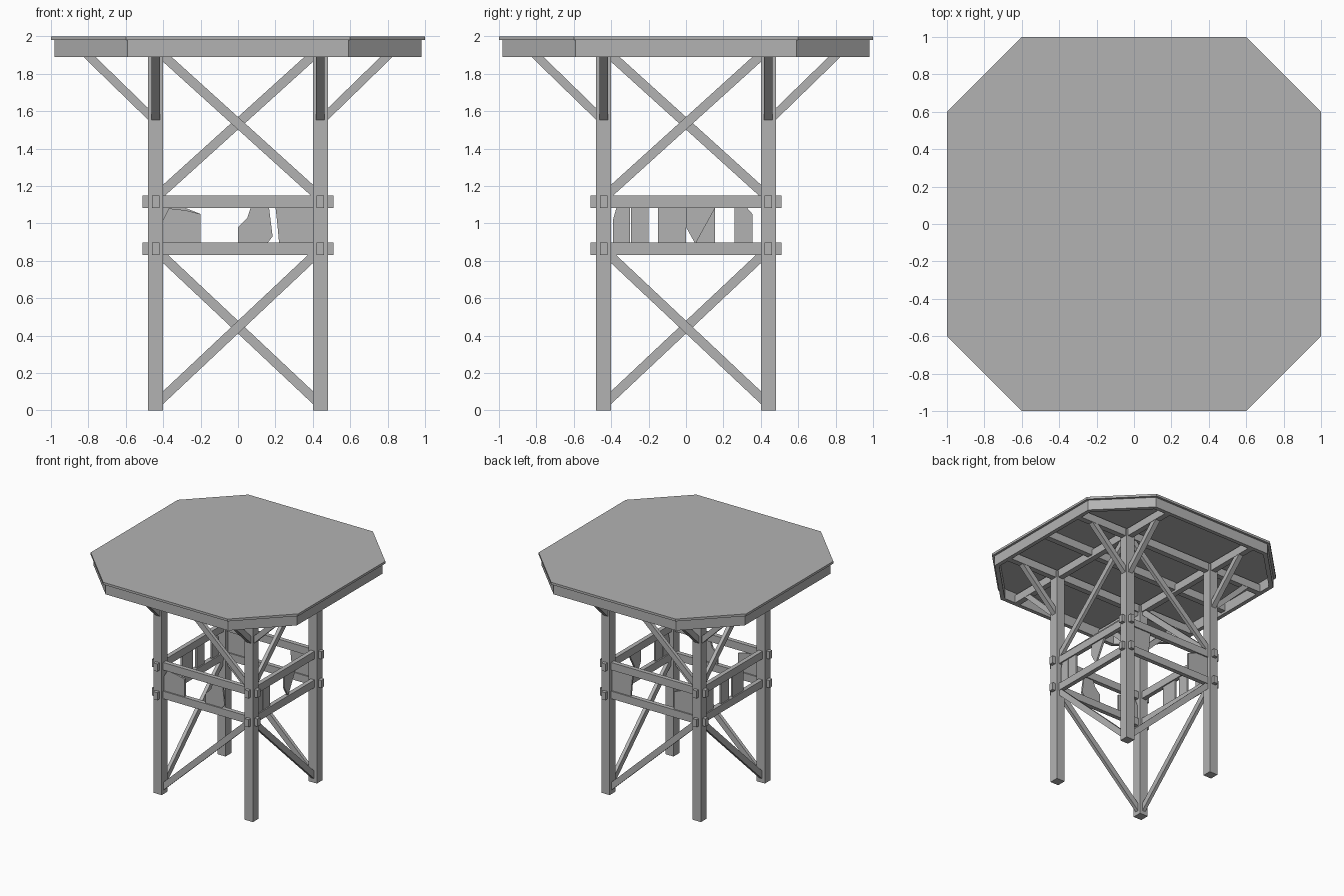
import bpy, bmesh, math
from mathutils import Vector

if "Cube" in bpy.data.objects:
    bpy.data.objects.remove(bpy.data.objects["Cube"])

wood = bpy.data.materials.new("grey_wood")
wood.diffuse_color = (0.45, 0.45, 0.45, 1)
wood.use_nodes = True
wood.node_tree.nodes["Principled BSDF"].inputs["Base Color"].default_value = wood.diffuse_color


def finish(name, bm):
    bmesh.ops.recalc_face_normals(bm, faces=bm.faces)
    mesh = bpy.data.meshes.new(name)
    bm.to_mesh(mesh)
    bm.free()
    mesh.materials.append(wood)
    ob = bpy.data.objects.new(name, mesh)
    bpy.context.collection.objects.link(ob)
    return ob


def timber(name, p, q, side, w, d):
    """Square timber from p to q, w wide along side and d deep across it."""
    p, q, s = Vector(p), Vector(q), Vector(side).normalized()
    t = (q - p).normalized().cross(s)
    bm = bmesh.new()
    ends = [[bm.verts.new(e + s * a * w / 2 + t * b * d / 2)
             for a, b in ((-1, -1), (1, -1), (1, 1), (-1, 1))] for e in (p, q)]
    bm.faces.new(ends[0])
    bm.faces.new(ends[1])
    for i in range(4):
        j = (i + 1) % 4
        bm.faces.new((ends[0][i], ends[0][j], ends[1][j], ends[1][i]))
    return finish(name, bm)


def slab(name, points, offset):
    """Flat outline pushed out by offset."""
    bm = bmesh.new()
    face = bm.faces.new([bm.verts.new(p) for p in points])
    new = bmesh.ops.extrude_face_region(bm, geom=[face])
    bmesh.ops.translate(bm, vec=offset, verts=[
        v for v in new["geom"] if isinstance(v, bmesh.types.BMVert)])
    return finish(name, bm)


def octagon(r, c, z):
    return [Vector((x, y, z)) for x, y in (
        (-c, -r), (c, -r), (r, -c), (r, c), (c, r), (-c, r), (-r, c), (-r, -c))]


# Deck and the skirt hanging below its edge
slab("deck", octagon(1.0, 0.6, 1.98), (0, 0, 0.02))
bm = bmesh.new()
rings = [[bm.verts.new(p) for p in octagon(r, c, z)] for r, c, z in (
    (0.98, 0.59, 1.89), (0.98, 0.59, 1.98), (0.945, 0.575, 1.98), (0.945, 0.575, 1.89))]
for k in range(4):
    a, b = rings[k], rings[(k + 1) % 4]
    for i in range(8):
        j = (i + 1) % 8
        bm.faces.new((a[i], a[j], b[j], b[i]))
finish("deck_skirt", bm)

# Beams under the deck
for k in (-0.44, 0.44):
    timber("deck_beam", (-0.95, k, 1.925), (0.95, k, 1.925), (0, 1, 0), 0.05, 0.07)
    timber("cross_beam", (k, -0.95, 1.925), (k, 0.95, 1.925), (1, 0, 0), 0.05, 0.07)
timber("middle_joist", (-0.95, 0, 1.945), (0.95, 0, 1.945), (0, 1, 0), 0.05, 0.07)

# Posts, each with two knee braces
P = 0.44
for sx in (-1, 1):
    for sy in (-1, 1):
        timber("post", (sx * P, sy * P, 0), (sx * P, sy * P, 1.95), (1, 0, 0), 0.08, 0.08)
        timber("knee_brace", (sx * 0.45, sy * P, 1.555), (sx * 0.82, sy * P, 1.915),
               (0, 1, 0), 0.045, 0.045)
        timber("knee_brace", (sx * P, sy * 0.45, 1.555), (sx * P, sy * 0.82, 1.915),
               (1, 0, 0), 0.045, 0.045)

# Four sides: direction along the side, outward direction, plank outlines
LO, HI = 0.89, 1.09


def plank(a, b):
    return [(a, LO), (b, LO), (b, HI), (a, HI)]


sides = {
    "front": ((1, 0, 0), (0, -1, 0), [
        [(-0.4, LO), (-0.2, LO), (-0.2, 1.05), (-0.28, 1.07), (-0.37, 1.08), (-0.4, 1.02)],
        [(0, LO), (0.155, LO), (0.185, 0.93), (0.165, HI), (0.07, HI), (0.05, 1.03), (0, 0.98)]]),
    "right": ((0, -1, 0), (1, 0, 0), [
        plank(0.2, 0.295),
        [(0.3, LO), (0.39, LO), (0.39, 1.02), (0.37, HI), (0.3, HI)],
        [(-0.16, HI), (-0.05, LO), (0, 0.98), (0, HI)]]),
    "back": ((-1, 0, 0), (0, 1, 0), [
        [(-0.4, LO), (-0.22, LO), (-0.21, 1.0), (-0.2, HI), (-0.4, HI)],
        [(0.2, LO), (0.4, LO), (0.4, HI), (0.3, HI), (0.2, 1.05)]]),
    "left": ((0, 1, 0), (-1, 0, 0), [
        plank(-0.15, 0), plank(0.05, 0.155),
        [(0.26, LO), (0.355, LO), (0.355, 1.05), (0.32, HI), (0.26, HI)]]),
}
for name, (u, n, planks) in sides.items():
    u, n = Vector(u), Vector(n)

    def at(a, z):
        return u * a + n * P + Vector((0, 0, z))

    # Rails that poke out through the posts
    for z in (0.865, 1.115):
        timber(name + "_rail", at(-0.51, z), at(0.51, z), n, 0.038, 0.066)
    # Diagonal braces, rising below and falling above
    timber(name + "_lower_brace", at(-0.42, 0.05), at(0.42, 0.84), n, 0.03, 0.05)
    timber(name + "_upper_brace", at(0.42, 1.155), at(-0.42, 1.915), n, 0.03, 0.05)
    # Broken planks between the rails
    for outline in planks:
        slab(name + "_plank", [at(a, z) - n * 0.008 for a, z in outline], n * 0.016)
